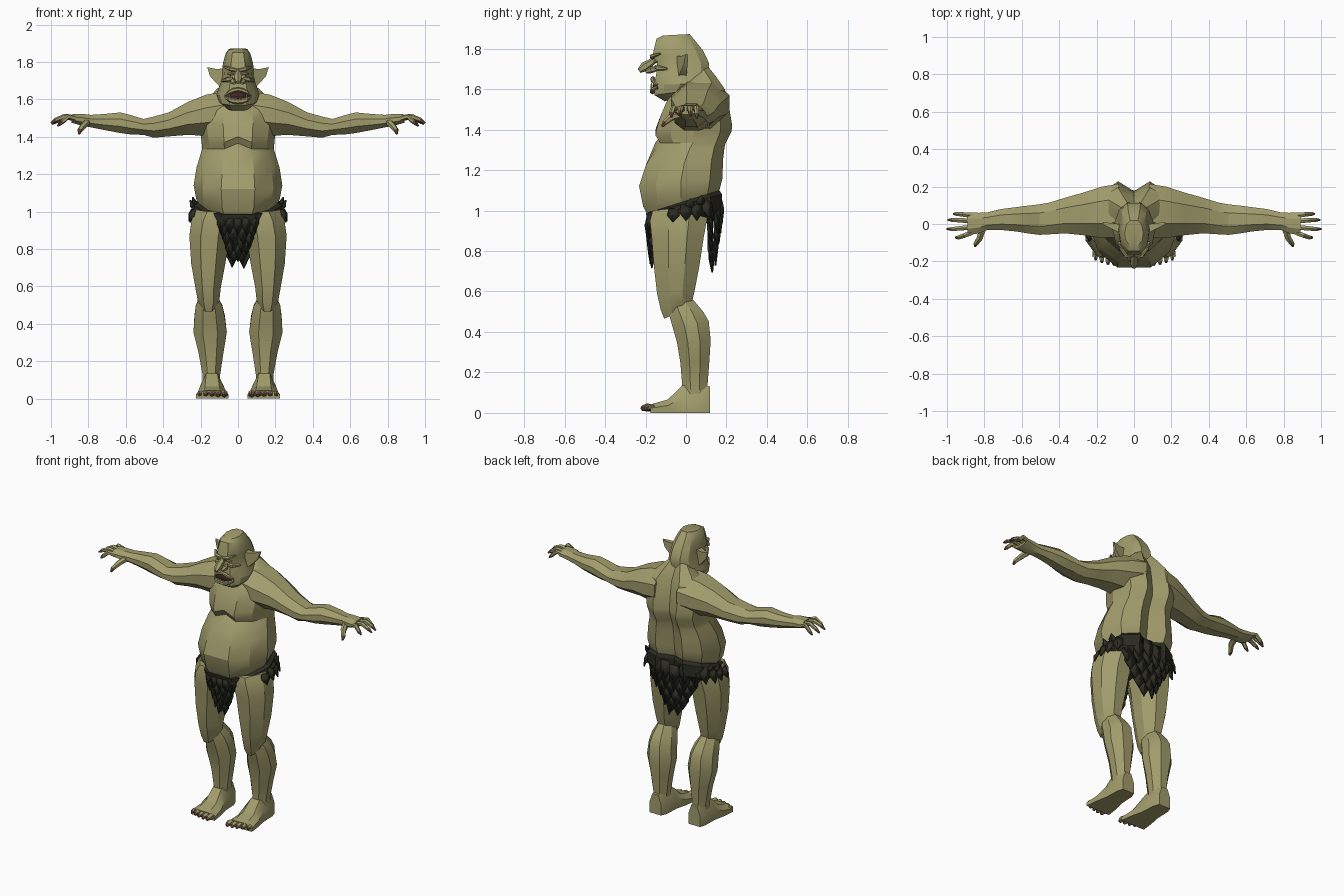
import bpy, bmesh, math, random
from mathutils import Vector

random.seed(4)


def material(name, rgb):
    m = bpy.data.materials.new(name)
    m.diffuse_color = (*rgb, 1)
    return m


SKIN = material("olive_skin", (0.36, 0.335, 0.15))
CLOTH = material("dark_leather", (0.026, 0.026, 0.017))
NAIL = material("brown_nail", (0.17, 0.085, 0.055))
MOUTH = material("dark_mouth", (0.05, 0.018, 0.015))
TOOTH = material("cream_tooth", (0.55, 0.5, 0.33))
EYE = material("yellow_eye", (0.5, 0.42, 0.16))

# Cross-section templates in a unit square
HALF = [(0, 0), (.38, 0), (.8, .2), (1, .5), (.85, .85), (.42, 1), (0, .86)]
BODY = [(.5 + u / 2, v) for u, v in HALF] + [(.5 - u / 2, v) for u, v in HALF[-2:0:-1]]
HALF_HEAD = [(0, 0), (.45, 0), (.86, .2), (1, .5), (.8, .85), (.4, 1), (0, 1)]
HEAD = [(.5 + u / 2, v) for u, v in HALF_HEAD] + [(.5 - u / 2, v) for u, v in HALF_HEAD[-2:0:-1]]
OCT = [(.28, 0), (.72, 0), (1, .32), (1, .68), (.72, 1), (.28, 1), (0, .68), (0, .32)]


def finish(name, bm, mats, mirror=False, angle=28, thick=0):
    bmesh.ops.recalc_face_normals(bm, faces=bm.faces)
    me = bpy.data.meshes.new(name)
    bm.to_mesh(me)
    bm.free()
    ob = bpy.data.objects.new(name, me)
    bpy.context.collection.objects.link(ob)
    for m in mats:
        me.materials.append(m)
    bpy.ops.object.select_all(action='DESELECT')
    ob.select_set(True)
    bpy.context.view_layer.objects.active = ob
    bpy.ops.object.shade_smooth_by_angle(angle=math.radians(angle))
    if thick:
        ob.modifiers.new("thickness", 'SOLIDIFY').thickness = thick
    if mirror:
        ob.modifiers.new("mirror", 'MIRROR')
    return ob


def loft(bm, rings, tip=False):
    vs = [[bm.verts.new(p) for p in r] for r in rings]
    n = len(vs[0])
    for k, (a, b) in enumerate(zip(vs, vs[1:])):
        for i in range(n):
            f = bm.faces.new((a[i], a[(i + 1) % n], b[(i + 1) % n], b[i]))
            f.material_index = int(tip and k == len(vs) - 2)
    bm.faces.new(vs[0])
    bm.faces.new(vs[-1]).material_index = int(tip)


def upright(T, zf, zb, xa, xb, yf, yb, peak=0):
    """Tilted horizontal section; peak lifts the front centre."""
    return [(xa + (xb - xa) * u, yf + (yb - yf) * v,
             zf + (zb - zf) * v + (peak if abs(u - .5) < .01 and v == 0 else 0)) for u, v in T]


def stack(name, T, rows, mat, **kw):
    bm = bmesh.new()
    loft(bm, [upright(T, *r) for r in rows])
    return finish(name, bm, [mat], **kw)


def tube(bm, pts, radii, n=6, flat=1, tip=False):
    pts = [Vector(p) for p in pts]
    rings = []
    for i, (p, r) in enumerate(zip(pts, radii)):
        d = (pts[min(i + 1, len(pts) - 1)] - pts[max(i - 1, 0)]).normalized()
        ref = Vector((0, 0, 1)) if abs(d.z) < .9 else Vector((0, 1, 0))
        a = d.cross(ref).normalized()
        b = a.cross(d)
        rings.append([p + a * r * math.cos(t) + b * r * flat * math.sin(t)
                      for t in (math.tau * (k + .5) / n for k in range(n))])
    loft(bm, rings, tip)


def sym(rows):
    return [(r[0], r[1], -r[2], r[2], *r[3:]) for r in rows]


# Torso: belly, chest folds, chest, hump
stack("torso", BODY, sym([
    (.97, 1.06, .19, -.185, .14), (1.02, 1.10, .222, -.212, .165), (1.12, 1.16, .237, -.232, .18),
    (1.22, 1.25, .222, -.20, .183), (1.305, 1.31, .2, -.152, .19, .03), (1.335, 1.33, .192, -.128, .195, .03),
    (1.37, 1.39, .195, -.15, .225, .03), (1.395, 1.42, .2, -.148, .228, .015), (1.47, 1.50, .21, -.125, .215),
    (1.54, 1.60, .2, -.095, .192), (1.59, 1.66, .14, -.06, .15), (1.62, 1.71, .08, -.03, .11)]), SKIN)

# Head
stack("head", HEAD, sym([
    (1.54, 1.57, .065, -.105, .0), (1.57, 1.60, .1, -.155, .06), (1.62, 1.63, .114, -.158, .1),
    (1.68, 1.68, .098, -.146, .115), (1.725, 1.73, .087, -.143, .113), (1.765, 1.76, .084, -.165, .1),
    (1.80, 1.79, .08, -.158, .085), (1.85, 1.84, .066, -.145, .045), (1.865, 1.872, .05, -.115, .018)]), SKIN)

# Arms: sections along x
bm = bmesh.new()
arm_rows = [(.08, -.07, .215, 1.42, 1.64), (.17, -.075, .20, 1.405, 1.625), (.27, -.06, .168, 1.41, 1.585),
            (.37, -.05, .14, 1.402, 1.53), (.45, -.055, .115, 1.395, 1.508), (.505, -.058, .105, 1.41, 1.495),
            (.57, -.05, .098, 1.412, 1.515), (.63, -.04, .09, 1.42, 1.53), (.71, -.032, .08, 1.435, 1.522),
            (.785, -.032, .062, 1.45, 1.517), (.83, -.05, .06, 1.458, 1.522), (.89, -.06, .062, 1.475, 1.52)]
loft(bm, [[(x, a + (b - a) * u, c + (d - c) * v) for u, v in OCT] for x, a, b, c, d in arm_rows])
finish("arms", bm, [SKIN], mirror=True)

# Fingers and thumbs with nails
bm = bmesh.new()
for y, spread, tipx, drop in ((-.047, -.025, .955, .035), (-.017, -.01, 1.0, .025), (.016, .006, .995, .03), (.046, .008, .965, .04)):
    L = tipx - .87
    tube(bm, [(.87, y, 1.497), (.87 + L * .45, y + spread * .6, 1.508), (.87 + L * .8, y + spread, 1.515 - drop),
              (tipx, y + spread, 1.497 - drop)], [.015, .014, .012, .005], tip=True)
tube(bm, [(.81, -.03, 1.475), (.825, -.075, 1.46), (.845, -.105, 1.435), (.85, -.118, 1.415)],
     [.02, .018, .014, .006], tip=True)
finish("fingers", bm, [SKIN, NAIL], mirror=True)

# Legs: thighs then lower legs
stack("thighs", OCT, [
    (1.0, 1.03, .01, .225, -.165, .12), (.95, .96, .025, .248, -.178, .105), (.87, .87, .045, .26, -.17, .088),
    (.72, .72, .068, .25, -.158, .065), (.59, .60, .092, .228, -.143, .042), (.51, .55, .1, .215, -.125, .03),
    (.465, .53, .12, .195, -.108, .025)], SKIN, mirror=True)
stack("lower_legs", OCT, [
    (.53, .56, .11, .205, -.09, .035), (.49, .50, .083, .226, -.085, .085), (.42, .455, .07, .233, -.065, .112),
    (.35, .36, .06, .238, -.045, .122), (.25, .25, .077, .212, -.028, .115), (.13, .13, .095, .19, -.018, .106),
    (.06, .06, .095, .19, -.018, .108)], SKIN, mirror=True)

# Feet: sections along y, flat soles
bm = bmesh.new()
SOLE = [(0, 0), (1, 0), (1, .55), (.75, 1), (.25, 1), (0, .55)]
loft(bm, [[(a + (b - a) * u, y, h * v) for u, v in SOLE] for y, a, b, h in
          ((.118, .1, .185, .13), (.08, .085, .197, .14), (-.018, .08, .2, .135), (-.09, .062, .214, .066), (-.175, .05, .224, .042))])
for i in range(5):
    x, r = .073 + i * .033, .021 - i * .0016
    y = -.222 + i * i * .0018
    tube(bm, [(x, -.16, .022), (x, y + .03, .027), (x, y + .012, .024), (x, y, .017)], [r * .8, r * .95, r * .75, r * .4], tip=True)
finish("feet", bm, [SKIN, NAIL], mirror=True)

# Ears: cupped pointed wedges with a darker inner fold
bm = bmesh.new()
ear = [(.078, 1.665), (.078, 1.765), (.115, 1.762), (.165, 1.772), (.15, 1.725), (.115, 1.685), (.095, 1.665)]
loft(bm, [[(x, -.045 + (x - .08) * .5, z) for x, z in ear], [(x, .0 + (x - .08) * .12, z) for x, z in ear]])
for f in [f for f in bm.faces if len(f.verts) == 7 and f.calc_center_median().y < -.02]:
    bmesh.ops.inset_region(bm, faces=[f], thickness=.012, depth=-.012)
finish("ears", bm, [SKIN], mirror=True)

# Nose with nostrils
bm = bmesh.new()
tube(bm, [(0, -.14, 1.775), (0, -.168, 1.735), (0, -.205, 1.71), (0, -.232, 1.69)], [.014, .018, .024, .012])
for s in (-1, 1):
    tube(bm, [(s * .018, -.145, 1.70), (s * .026, -.175, 1.695), (s * .02, -.198, 1.685)], [.012, .017, .008])
finish("nose", bm, [SKIN])

# Brow ridge, cheeks and eyes
bm = bmesh.new()
tube(bm, [(.008, -.165, 1.755), (.04, -.168, 1.762), (.075, -.128, 1.775)], [.012, .014, .006], flat=.8)
tube(bm, [(.028, -.148, 1.712), (.055, -.14, 1.705), (.085, -.095, 1.70)], [.009, .014, .006])
finish("brows_and_cheeks", bm, [SKIN], mirror=True)
bm = bmesh.new()
tube(bm, [(.022, -.148, 1.735), (.038, -.151, 1.736), (.055, -.142, 1.737)], [.003, .009, .003])
finish("eyes", bm, [EYE], mirror=True)


# Mouth: dark plate, lips, teeth
def face_y(x):
    return -.16 + max(0, abs(x) - .048) * 1.1


XS = [-.068, -.05, -.025, 0, .025, .05, .068]
bm = bmesh.new()
top = [bm.verts.new((x, face_y(x) - .001, 1.645 - 7 * x * x)) for x in XS]
low = [bm.verts.new((x, face_y(x) - .003, 1.592 + 2 * x * x)) for x in XS]
for i in range(len(XS) - 1):
    bm.faces.new((top[i], top[i + 1], low[i + 1], low[i]))
finish("mouth", bm, [MOUTH], thick=.004)
bm = bmesh.new()
tube(bm, [(x, face_y(x) - .004, 1.653 - 7 * x * x) for x in XS], [.006, .009, .012, .011, .012, .009, .006])
tube(bm, [(x, face_y(x) - .005, 1.588 + 5 * x * x) for x in XS], [.006, .011, .014, .014, .014, .011, .006])
finish("lips", bm, [SKIN])
bm = bmesh.new()
for x, h in ((.01, .014), (.027, .016), (.046, .032)):
    tube(bm, [(x, face_y(x) - .009, 1.597), (x, face_y(x) - .011, 1.597 + h)], [.007, .003], n=5)
finish("teeth", bm, [TOOTH], mirror=True)

# Loincloth waistband, closed underneath
stack("waistband", BODY, sym([
    (.915, .94, .19, -.168, .13), (.945, 1.0, .245, -.19, .172), (.985, 1.08, .236, -.198, .178),
    (.99, 1.10, .215, -.185, .165)]), CLOTH, angle=20)


def leaf(bm, x, y, z, w, l, heading, tilt=0.0):
    """Pointed ridged leaf hanging from a point; heading is its outward direction."""
    out = Vector((math.cos(heading), math.sin(heading), 0))
    side = Vector((-out.y, out.x, 0))
    down = Vector((0, 0, -math.cos(tilt))) + out * math.sin(tilt)
    o = Vector((x, y, z))
    P = [bm.verts.new(o + side * a * w + down * b * l + out * c) for a, b, c in
         ((-.4, 0, 0), (.4, 0, 0), (.5, .5, 0), (0, 1, .004), (-.5, .5, 0), (0, .45, .014))]
    for i in range(5):
        bm.faces.new((P[i], P[(i + 1) % 5], P[5]))


# Overlapping leaf rows: (z, half width, count, y)
def flap(name, rows, heading, length, curve):
    bm = bmesh.new()
    for z, hw, n, y in rows:
        for i in range(n):
            t = (2 * i / (n - 1) - 1) if n > 1 else 0
            leaf(bm, t * hw, y - curve * t * t * hw, z + .02 * t * t + random.uniform(-.008, .008), 2.3 * hw / max(n - 1, 1) if n > 1 else .06,
                 length * random.uniform(.9, 1.1), heading + t * .3 * (1 if heading < 0 else -1), .03)
    finish(name, bm, [CLOTH], angle=10, thick=.008)


flap("front_flap", [(.80, .022, 2, -.168), (.845, .045, 3, -.172), (.89, .062, 4, -.178),
                    (.935, .078, 4, -.184), (.975, .09, 5, -.19)], -math.pi / 2, .11, -.1)
flap("rear_flap", [(.80, .03, 2, .135), (.85, .065, 3, .142), (.90, .095, 4, .150),
                   (.955, .13, 5, .158), (1.01, .155, 6, .168), (1.06, .165, 6, .175)], math.pi / 2, .125, .3)

# Ragged tufts on the hips
bm = bmesh.new()
for y, z, l, h in ((-.06, 1.01, .07, -.3), (.0, 1.03, .085, 0), (.05, 1.045, .1, .2), (.1, 1.06, .11, .6)):
    x = .24 - max(0, y - .03) * .5
    leaf(bm, x, y, z, .065, l, h, .25)
leaf(bm, .235, .02, 1.0, .05, -.065, 0, -.3)
leaf(bm, .225, .07, 1.02, .05, -.06, .4, -.3)
finish("hip_tufts", bm, [CLOTH], mirror=True, angle=10, thick=.008)
